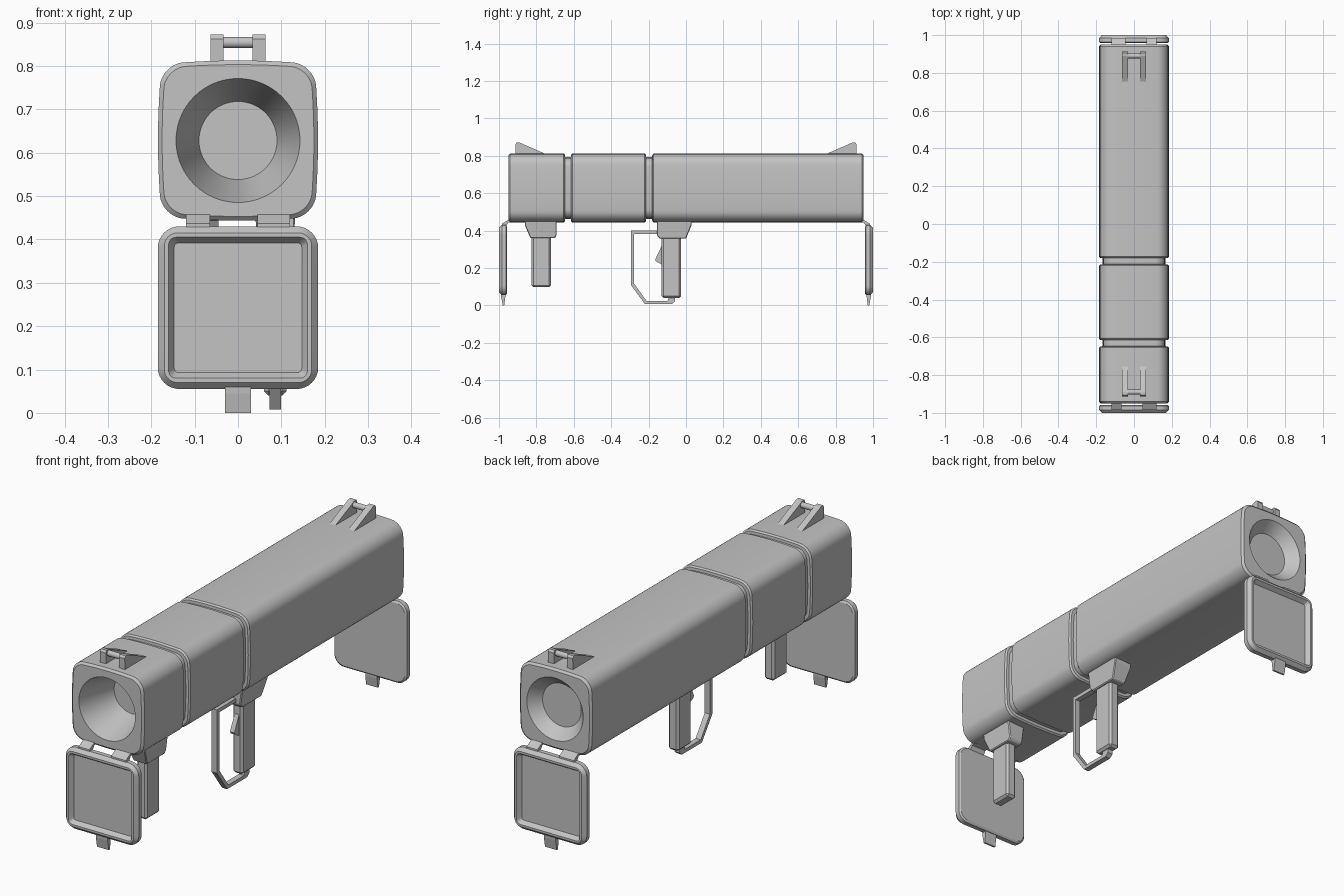
import bpy, bmesh, math

if "Cube" in bpy.data.objects:
    bpy.data.objects.remove(bpy.data.objects["Cube"])

GREY = bpy.data.materials.new("plain_grey")
GREY.diffuse_color = (0.55, 0.55, 0.55, 1)
GREY.use_nodes = True
GREY.node_tree.nodes["Principled BSDF"].inputs["Base Color"].default_value = GREY.diffuse_color
ARC, SIDE = 8, 6           # segments per corner and per side of a rounded square
N = 4 * (ARC + SIDE)


def finish(name, bm, smooth=30, bevel=0):
    bmesh.ops.recalc_face_normals(bm, faces=bm.faces[:])
    me = bpy.data.meshes.new(name)
    bm.to_mesh(me)
    bm.free()
    ob = bpy.data.objects.new(name, me)
    bpy.context.collection.objects.link(ob)
    me.materials.append(GREY)
    if bevel:
        mod = ob.modifiers.new("bevel", 'BEVEL')
        mod.width, mod.segments, mod.limit_method = bevel, 1, 'ANGLE'
    if smooth:
        bpy.ops.object.select_all(action='DESELECT')
        ob.select_set(True)
        bpy.context.view_layer.objects.active = ob
        bpy.ops.object.shade_smooth_by_angle(angle=math.radians(smooth))
    return ob


def square(hx, hz, r, bulge=0.0):
    """Rounded rectangle outline, optionally with slightly bowed sides."""
    corners = []
    for q in range(4):
        sx, sz = ((1, 1), (-1, 1), (-1, -1), (1, -1))[q]
        for i in range(ARC + 1):
            a = math.pi / 2 * (q + i / ARC)
            corners.append((sx * (hx - r) + r * math.cos(a), sz * (hz - r) + r * math.sin(a)))
    pts = []
    for q in range(4):
        arc = corners[q * (ARC + 1):(q + 1) * (ARC + 1)]
        nxt = corners[((q + 1) * (ARC + 1)) % len(corners)]
        pts += arc
        for i in range(1, SIDE):
            t = i / SIDE
            pts.append(tuple(arc[-1][k] * (1 - t) + nxt[k] * t for k in (0, 1)))
    return [(x * (1 + bulge * (1 - (z / hz) ** 2)), z * (1 + bulge * (1 - (x / hx) ** 2)))
            for x, z in pts]


def circle(r):
    return [(r * math.cos(a), r * math.sin(a)) for a in
            (math.pi / 4 + (i - ARC / 2) * math.tau / N for i in range(N))]


def loft(name, rings, zc):
    """Skin through (y, outline) rings and cap both ends."""
    bm = bmesh.new()
    loops = [[bm.verts.new((x, y, zc + z)) for x, z in pts] for y, pts in rings]
    for a, b in zip(loops, loops[1:]):
        for i in range(N):
            j = (i + 1) % N
            bm.faces.new((a[i], a[j], b[j], b[i]))
    bm.faces.new(loops[0])
    bm.faces.new(loops[-1])
    return finish(name, bm)


def prism(name, pts, x0, x1, bevel=0.0, taper=None):
    """Side outline (y, z) extruded along x; taper = (z limit, width factor below it)."""
    bm = bmesh.new()
    a = [bm.verts.new((x0, y, z)) for y, z in pts]
    b = [bm.verts.new((x1, y, z)) for y, z in pts]
    bm.faces.new(a)
    bm.faces.new(b)
    for i in range(len(pts)):
        j = (i + 1) % len(pts)
        bm.faces.new((a[i], a[j], b[j], b[i]))
    if taper:
        xm = (x0 + x1) / 2
        for v in bm.verts:
            if v.co.z < taper[0]:
                v.co.x = xm + (v.co.x - xm) * taper[1]
    return finish(name, bm, 0, bevel)


def box(y0, y1, z0, z1):
    return [(y0, z0), (y1, z0), (y1, z1), (y0, z1)]


# Main body with two grooves and a conical bore at each end
def body_ring(inset):
    return square(0.176 - inset, 0.176 - inset, 0.05 - inset * 0.5, 0.048)


rings = [(-0.77, circle(0.09)), (-0.95, circle(0.143)), (-0.95, body_ring(0.009)),
         (-0.941, body_ring(0))]
for y0, y1 in ((-0.648, -0.614), (-0.214, -0.18)):
    rings += [(y0 - 0.007, body_ring(0)), (y0, body_ring(0.006)), (y0 + 0.001, body_ring(0.018)),
              (y1 - 0.001, body_ring(0.018)), (y1, body_ring(0.006)), (y1 + 0.007, body_ring(0))]
rings += [(0.941, body_ring(0)), (0.95, body_ring(0.009)), (0.95, circle(0.143)),
          (0.90, circle(0.098))]
loft("body", rings, 0.628)

# Parts repeated at both ends: lid, hinges, latch and sight
for s, end in ((-1, "front"), (1, "rear")):
    lid = [(0.957, 0.176), (0.963, 0.185), (0.984, 0.185), (0.997, 0.173),
           (1.0, 0.170), (1.0, 0.160), (0.980, 0.147)]
    loft(end + "_lid", [(s * y, square(h, h + 0.0025, max(0.05 - (0.185 - h) * 1.3, 0.01)))
                        for y, h in lid], 0.2425)
    prism(end + "_latch", [(s * y, z) for y, z in
                           ((0.966, 0.07), (0.99, 0.07), (0.988, 0.045), (0.98, 0.0),
                            (0.972, 0.0), (0.966, 0.045))], -0.03, 0.03)
    for k, (x0, x1) in enumerate(((-0.12, -0.065), (0.045, 0.12))):
        prism(f"{end}_hinge_{k + 1}", [(s * y, z) for y, z in
                                       ((0.965, 0.42), (0.985, 0.42), (0.985, 0.437),
                                        (0.95, 0.457), (0.93, 0.457), (0.93, 0.446), (0.95, 0.444))],
              min(-s * x0, -s * x1), max(-s * x0, -s * x1))
    for side in (-1, 1):
        prism(f"{end}_sight_{'left' if side < 0 else 'right'}",
              [(s * y, z) for y, z in ((0.91, 0.80), (0.912, 0.862), (0.905, 0.872),
                                       (0.89, 0.871), (0.75, 0.81), (0.75, 0.80))],
              side * 0.048 - 0.015, side * 0.048 + 0.015)
    # Round crossbar between the sight plates
    bm = bmesh.new()
    bmesh.ops.create_cone(bm, cap_ends=True, segments=16, radius1=0.013, radius2=0.013, depth=0.08)
    for v in bm.verts:
        x, y, z = v.co
        v.co = (z, s * 0.89 + y, 0.854 + x)
    finish(end + "_sight_bar", bm)

# Handles hang under the right-hand side
GX = 0.086
prism("front_grip_mount", [(-0.862, 0.46), (-0.862, 0.43), (-0.832, 0.36), (-0.702, 0.36),
                           (-0.692, 0.375), (-0.692, 0.46)], GX - 0.046, GX + 0.046, 0.004, (0.4, 0.75))
prism("front_grip", box(-0.825, -0.722, 0.098, 0.38), GX - 0.026, GX + 0.026, 0.01)
prism("rear_grip_mount", [(-0.156, 0.46), (-0.156, 0.375), (-0.14, 0.357), (0.0, 0.357),
                          (0.03, 0.43), (0.03, 0.46)], GX - 0.046, GX + 0.046, 0.004, (0.4, 0.75))
prism("rear_grip", box(-0.13, -0.027, 0.04, 0.38), GX - 0.026, GX + 0.026, 0.01)
prism("trigger", [(-0.12, 0.32), (-0.132, 0.315), (-0.165, 0.245), (-0.16, 0.235),
                  (-0.132, 0.22), (-0.12, 0.22)], GX - 0.011, GX + 0.011)
prism("trigger_guard", [(-0.15, 0.40), (-0.295, 0.40), (-0.295, 0.11), (-0.22, 0.008),
                        (-0.075, 0.008), (-0.058, 0.022), (-0.058, 0.045), (-0.092, 0.045),
                        (-0.098, 0.024), (-0.211, 0.024), (-0.277, 0.116), (-0.277, 0.383),
                        (-0.15, 0.383)], GX - 0.013, GX + 0.013)
